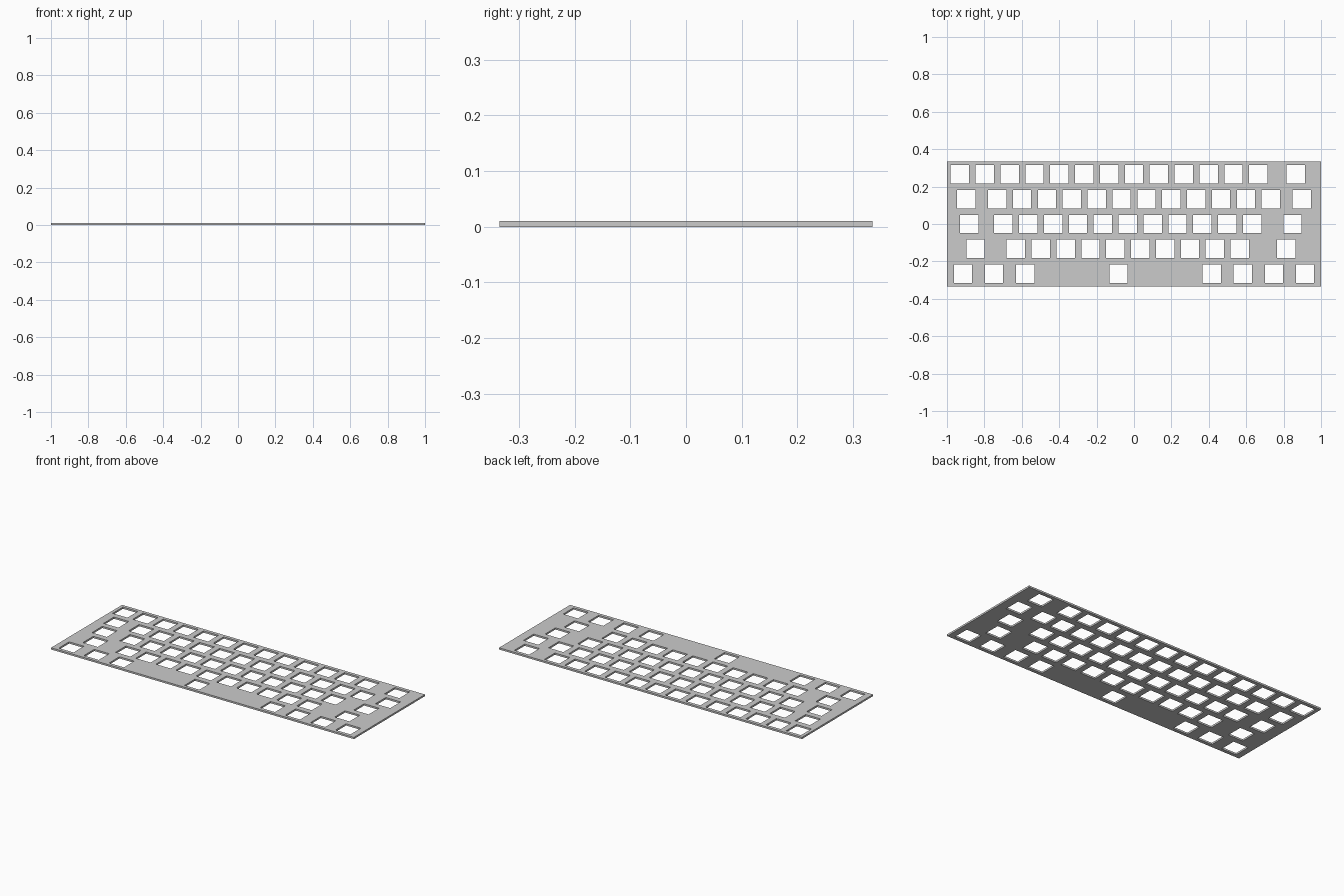
import bpy

if "Cube" in bpy.data.objects:
    bpy.data.objects.remove(bpy.data.objects["Cube"])

U = 0.133             # key pitch
W, D, T = 2.0, 0.67, 0.0105
HOLE = 0.098          # square switch cutout

# key widths (in key units) for each row, back to front
rows = [
    [1] * 13 + [2],
    [1.5] + [1] * 12 + [1.5],
    [1.75] + [1] * 11 + [2.25],
    [2.25] + [1] * 10 + [2.75],
    [1.25] * 3 + [6.25] + [1.25] * 4,
]

curve = bpy.data.curves.new("switch_plate", 'CURVE')
curve.dimensions = '2D'
curve.fill_mode = 'BOTH'
curve.extrude = T / 2


def add_rect(cx, cy, w, d):
    s = curve.splines.new('POLY')
    s.points.add(3)
    for p, (sx, sy) in zip(s.points, [(-1, -1), (1, -1), (1, 1), (-1, 1)]):
        p.co = (cx + sx * w / 2, cy + sy * d / 2, 0, 1)
    s.use_cyclic_u = True


# outer outline, then one cutout centred under every key
add_rect(0, 0, W, D)
for r, widths in enumerate(rows):
    x = -7.5
    for w in widths:
        add_rect((x + w / 2) * U, (2 - r) * U, HOLE, HOLE)
        x += w

# extruded plate resting on z = 0, turned into a welded mesh
plate = bpy.data.objects.new("switch_plate", curve)
bpy.context.collection.objects.link(plate)
plate.location.z = T / 2
bpy.context.view_layer.objects.active = plate
plate.select_set(True)
bpy.ops.object.convert(target='MESH')
plate = bpy.context.object
bpy.ops.object.mode_set(mode='EDIT')
bpy.ops.mesh.select_all(action='SELECT')
bpy.ops.mesh.remove_doubles(threshold=0.0001)
bpy.ops.mesh.normals_make_consistent(inside=False)
bpy.ops.object.mode_set(mode='OBJECT')
bpy.ops.object.shade_flat()
